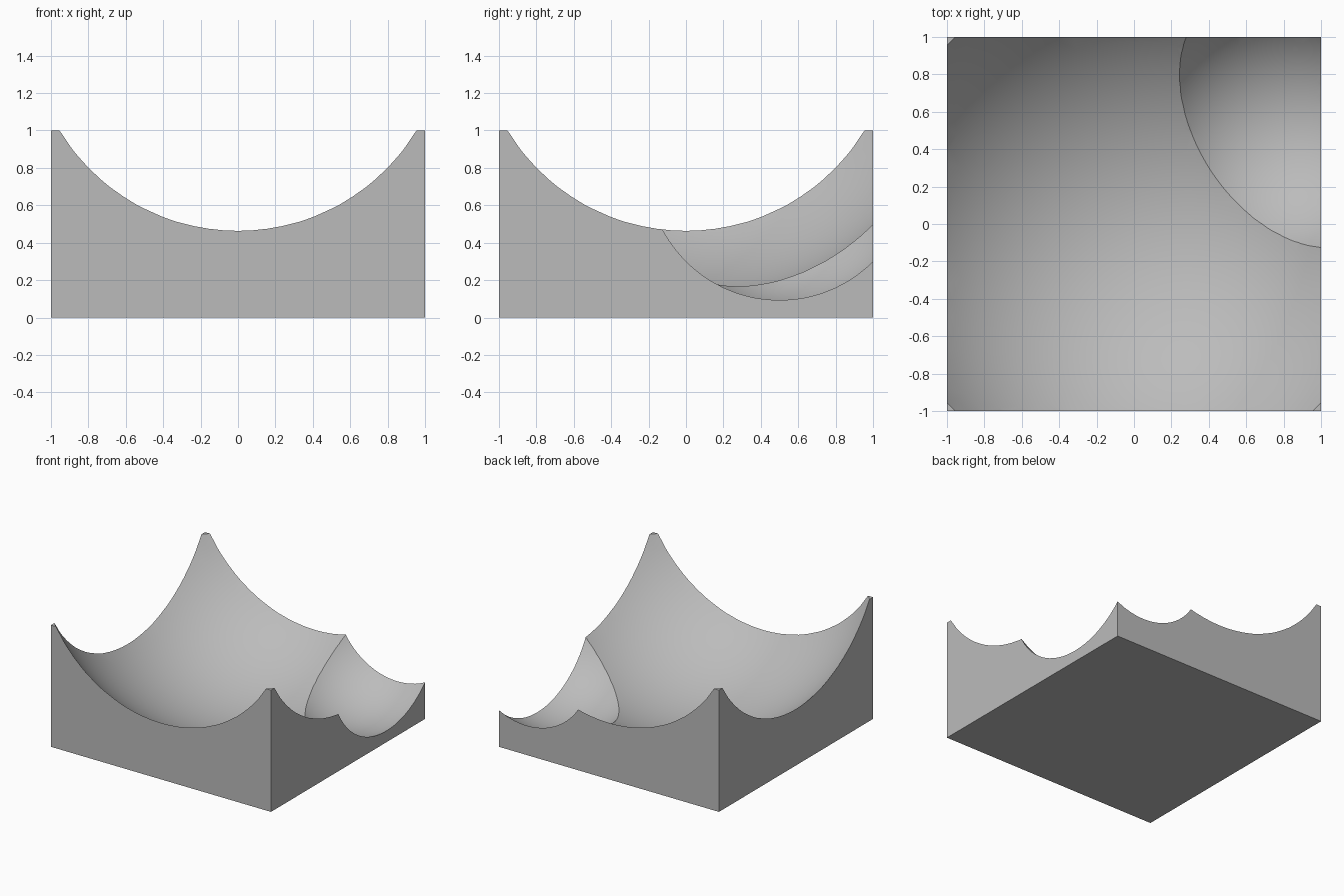
import bpy

# Remove the default cube
old = bpy.data.objects.get("Cube")
if old:
    bpy.data.objects.remove(old, do_unlink=True)

# Plain grey for the whole block
grey = bpy.data.materials.new("plain_grey")
grey.use_nodes = True
colour = (0.5, 0.5, 0.5, 1)
grey.diffuse_color = colour
grey.node_tree.nodes["Principled BSDF"].inputs["Base Color"].default_value = colour

# Square block, one unit tall
bpy.ops.mesh.primitive_cube_add(size=2, location=(0, 0, 0.5))
block = bpy.context.object
block.name = "hollowed_block"
block.scale.z = 0.5
bpy.ops.object.transform_apply(location=False, rotation=False, scale=True)
block.data.materials.append(grey)


def carve(name, radius, location):
    """Scoop a spherical hollow out of the block."""
    bpy.ops.mesh.primitive_uv_sphere_add(
        segments=80, ring_count=40, radius=radius, location=location)
    ball = bpy.context.object
    ball.name = name
    ball.data.materials.append(grey)
    cut = block.modifiers.new(name, 'BOOLEAN')
    cut.operation = 'DIFFERENCE'
    cut.solver = 'EXACT'
    cut.object = ball
    bpy.context.view_layer.objects.active = block
    bpy.ops.object.modifier_apply(modifier=cut.name)
    bpy.data.objects.remove(ball, do_unlink=True)


# Wide central bowl, then the smaller scoop in the back left corner
carve("wide_bowl", 1.5, (0, 0, 1.58))
carve("corner_scoop", 0.75, (0.75, 0.5, 0.8))

# Smooth hollows with crisp rims
bpy.ops.object.select_all(action='DESELECT')
block.select_set(True)
bpy.context.view_layer.objects.active = block
bpy.ops.object.shade_smooth_by_angle(angle=0.35)
